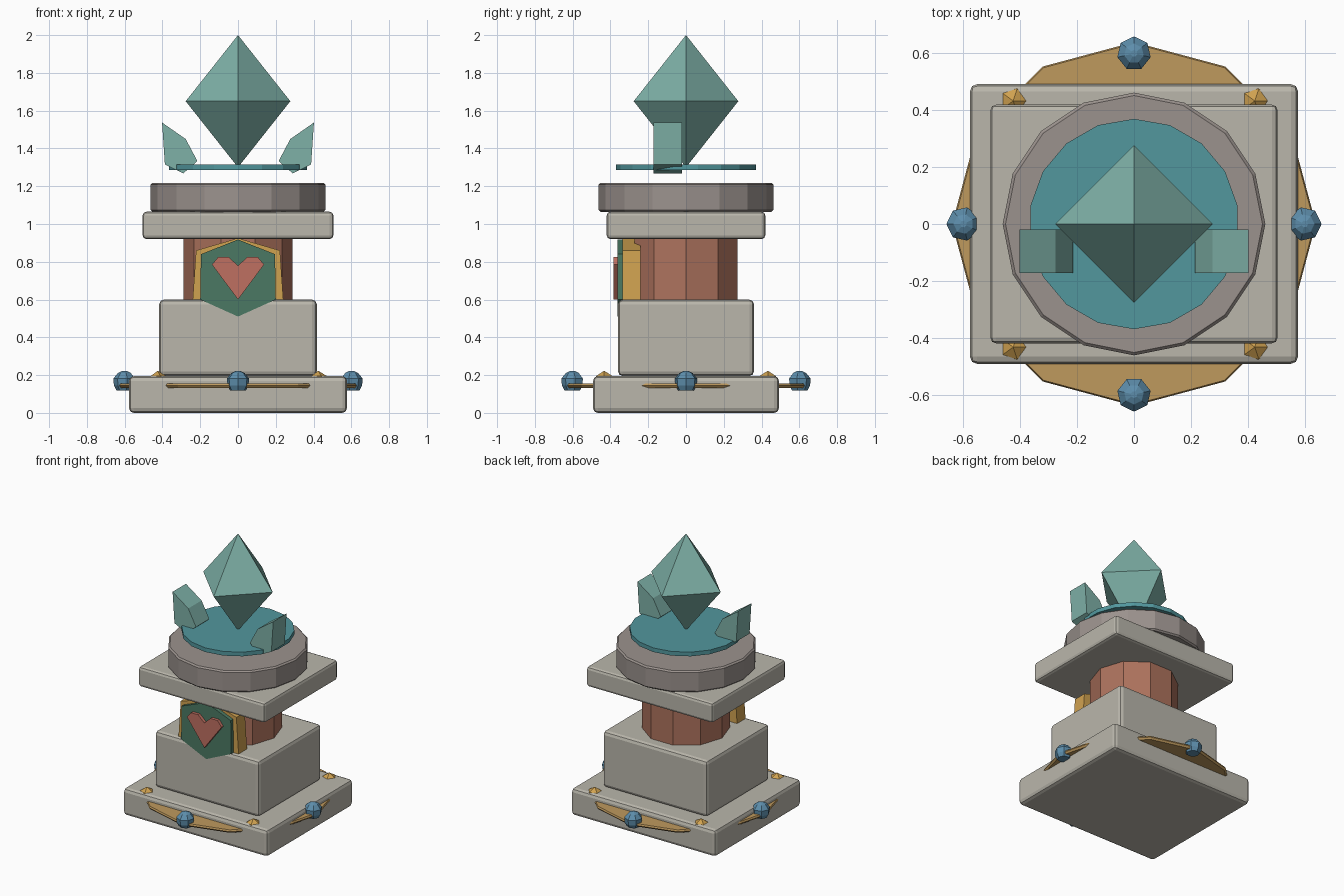
import bpy, bmesh, math
from mathutils import Matrix

if "Cube" in bpy.data.objects:
    bpy.data.objects.remove(bpy.data.objects["Cube"], do_unlink=True)


def material(name, r, g, b):
    mat = bpy.data.materials.new(name)
    mat.use_nodes = True
    mat.diffuse_color = (r, g, b, 1)
    node = next(n for n in mat.node_tree.nodes if n.type == "BSDF_PRINCIPLED")
    node.inputs["Base Color"].default_value = (r, g, b, 1)
    return mat


stone = material("pale_stone", 0.49, 0.47, 0.41)
grey = material("warm_grey_stone", 0.33, 0.29, 0.27)
clay = material("terracotta", 0.42, 0.17, 0.11)
gold = material("gold", 0.63, 0.36, 0.08)
bronze = material("bronze", 0.52, 0.32, 0.11)
green = material("shield_green", 0.07, 0.19, 0.125)
red = material("heart_red", 0.52, 0.16, 0.12)
teal = material("teal", 0.085, 0.31, 0.34)
crystal = material("crystal_green", 0.21, 0.44, 0.39)
blue = material("gem_blue", 0.11, 0.27, 0.41)


def finish(name, bm, mat, bevel=0, segments=1):
    bmesh.ops.recalc_face_normals(bm, faces=bm.faces)
    mesh = bpy.data.meshes.new(name)
    bm.to_mesh(mesh)
    bm.free()
    mesh.materials.append(mat)
    obj = bpy.data.objects.new(name, mesh)
    bpy.context.collection.objects.link(obj)
    if bevel:
        mod = obj.modifiers.new("soft_edges", "BEVEL")
        mod.width = bevel
        mod.segments = segments
        mod.limit_method = "ANGLE"
        mod.angle_limit = math.radians(40)
    return obj


def slab(name, hx, hy, z0, z1, mat, bevel):
    bm = bmesh.new()
    bmesh.ops.create_cube(bm, size=2)
    bmesh.ops.scale(bm, verts=bm.verts, vec=(hx, hy, (z1 - z0) / 2))
    bmesh.ops.translate(bm, verts=bm.verts, vec=(0, 0, (z0 + z1) / 2))
    finish(name, bm, mat, bevel, 2)


def lathe(name, rings, sides, mat, start=0, centre=(0, 0), bevel=0):
    """Stack of (radius, z) polygons; a zero radius makes a point."""
    bm = bmesh.new()
    loops = []
    for r, z in rings:
        count = sides if r else 1
        angles = [math.radians(start) + math.tau * i / sides for i in range(count)]
        loops.append([bm.verts.new((centre[0] + r * math.cos(a),
                                    centre[1] + r * math.sin(a), z)) for a in angles])
    for low, high in zip(loops, loops[1:]):
        for i in range(sides):
            j = (i + 1) % sides
            quad = [low[i % len(low)], low[j % len(low)],
                    high[j % len(high)], high[i % len(high)]]
            bm.faces.new(list(dict.fromkeys(quad)))
    for end in (loops[0], loops[-1]):
        if len(end) > 1:
            bm.faces.new(end)
    finish(name, bm, mat, bevel)


def plate(name, outline, y0, y1, mat, side=1):
    """Extrude an x-z outline from y0 to y1."""
    bm = bmesh.new()
    face = bm.faces.new([bm.verts.new((side * x, y0, z)) for x, z in outline])
    out = bmesh.ops.extrude_face_region(bm, geom=[face])
    moved = [v for v in out["geom"] if isinstance(v, bmesh.types.BMVert)]
    bmesh.ops.translate(bm, verts=moved, vec=(0, y1 - y0, 0))
    finish(name, bm, mat)


def mirrored(half):
    """Complete a half outline running from top centre to bottom centre."""
    return half + [(-x, z) for x, z in reversed(half[1:-1])]


# Stone pedestal
slab("base_slab", 0.577, 0.492, 0, 0.195, stone, 0.025)
slab("middle_block", 0.417, 0.36, 0.195, 0.6, stone, 0.025)
lathe("column", [(0.288, 0.59), (0.288, 0.93)], 10, clay)
slab("upper_slab", 0.505, 0.42, 0.92, 1.065, stone, 0.02)
lathe("round_cap", [(0.462, 1.063), (0.462, 1.218)], 16, grey, 90, bevel=0.01)
lathe("energy_disc", [(0.37, 1.285), (0.37, 1.315)], 18, teal, 90)

# Bronze ring plate around the base
lathe("base_ring", [(0.63, 0.132), (0.64, 0.144), (0.635, 0.155)], 12, bronze)

# Blue gems on the ring
for label, angle in (("left", 0), ("back", 90), ("right", 180), ("front", 270)):
    a = math.radians(angle)
    lathe("ring_gem_" + label,
          [(0.043, 0.119), (0.057, 0.145), (0.06, 0.182), (0.035, 0.212), (0.012, 0.222)],
          7, blue, angle, (0.6 * math.cos(a), 0.6 * math.sin(a)))

# Gold studs on the base corners
for sx, lr in ((1, "left"), (-1, "right")):
    for sy, fb in ((-1, "front"), (1, "back")):
        bm = bmesh.new()
        bmesh.ops.create_icosphere(
            bm, subdivisions=1, radius=0.051,
            matrix=Matrix.Translation((sx * 0.425, sy * 0.433, 0.172)))
        finish("corner_stud_" + fb + "_" + lr, bm, gold)

# Shield with heart
plate("shield_backing", mirrored([(0, 0.925), (0.222, 0.86), (0.242, 0.57), (0, 0.5)]),
      -0.336, -0.24, gold)
plate("shield_face", mirrored([(0, 0.918), (0.196, 0.84), (0.2, 0.6), (0, 0.51)]),
      -0.363, -0.33, green)
plate("heart", mirrored([(0, 0.78), (0.05, 0.825), (0.105, 0.825), (0.138, 0.785), (0, 0.6)]),
      -0.385, -0.36, red)

# Floating crystal and side shards
lathe("main_crystal", [(0, 1.3), (0.277, 1.65), (0, 2)], 4, crystal)
shard = [(0.402, 1.537), (0.387, 1.315), (0.29, 1.268), (0.215, 1.333), (0.277, 1.45)]
for side, label in ((1, "left"), (-1, "right")):
    plate("crystal_shard_" + label, shard, -0.172, -0.02, crystal, side)
